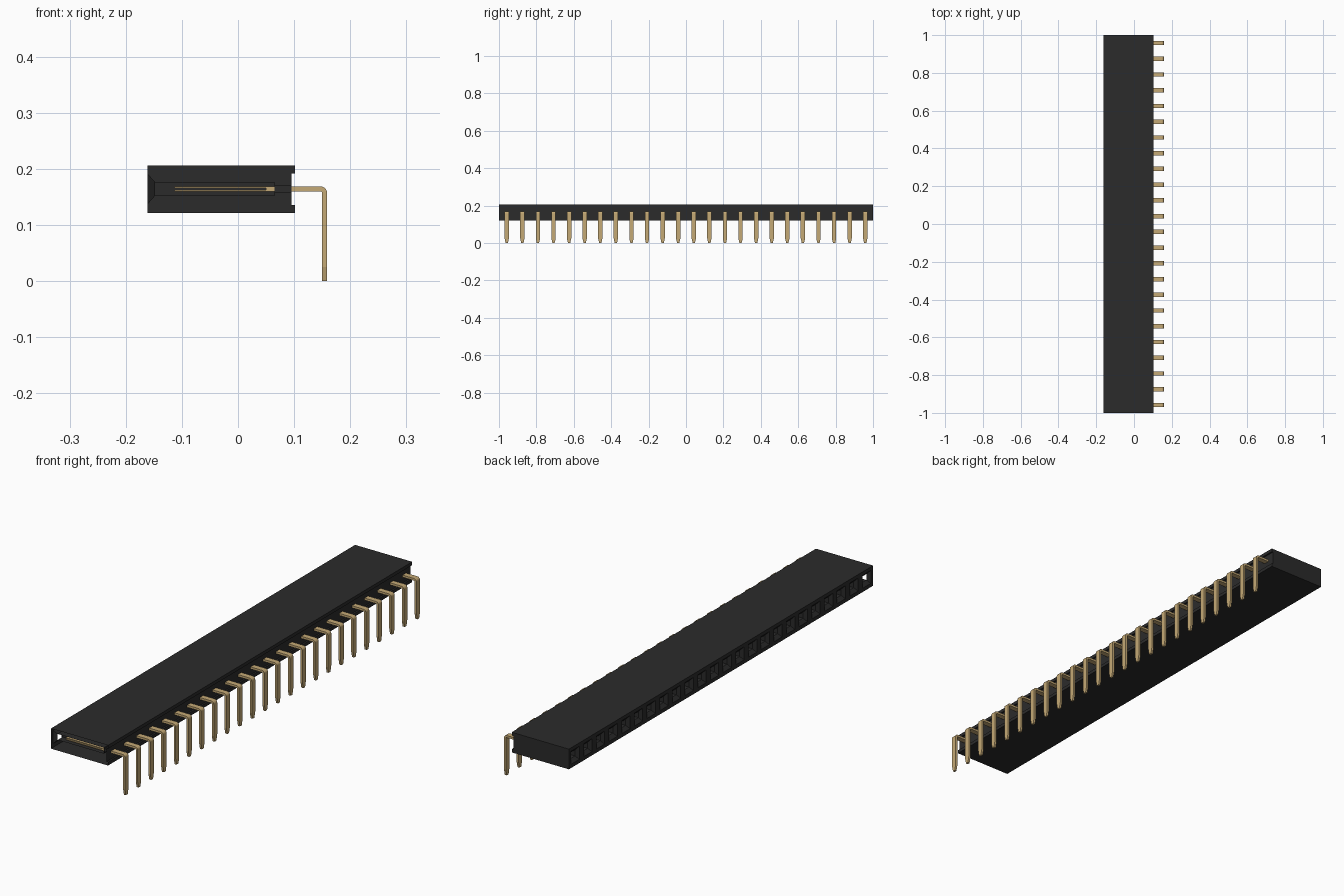
import bpy, bmesh, math

cube = bpy.data.objects.get("Cube")
if cube:
    bpy.data.objects.remove(cube, do_unlink=True)


def material(name, rgb, rough, metal=0.0):
    m = bpy.data.materials.new(name)
    m.diffuse_color = (*rgb, 1)
    m.use_nodes = True
    b = m.node_tree.nodes["Principled BSDF"]
    b.inputs["Base Color"].default_value = (*rgb, 1)
    b.inputs["Roughness"].default_value = rough
    b.inputs["Metallic"].default_value = metal
    return m


BLACK = material("black plastic", (0.024, 0.024, 0.024), 0.6)
GOLD = material("gold metal", (0.56, 0.40, 0.18), 0.5)

COUNT = 24
PITCH = 2.0 / COUNT
X0, X1, XB = -0.161, 0.102, 0.095      # mouth face, rail edge, back wall
Z0, Z1, ZC = 0.122, 0.206, 0.1645      # bottom, top, pin axis


def finish(bm, name, mat):
    bmesh.ops.remove_doubles(bm, verts=bm.verts, dist=1e-5)
    bmesh.ops.recalc_face_normals(bm, faces=bm.faces)
    me = bpy.data.meshes.new(name)
    bm.to_mesh(me)
    bm.free()
    me.materials.append(mat)
    return me


def place(name, me, y=0.0):
    ob = bpy.data.objects.new(name, me)
    ob.location.y = y
    bpy.context.collection.objects.link(ob)
    return ob


def ring(bm, x, y, hy, hz):
    """Rectangle of vertices facing along x, round the pin axis."""
    return [bm.verts.new((x, y + sy * hy, ZC + sz * hz))
            for sy, sz in ((-1, -1), (1, -1), (1, 1), (-1, 1))]


def bridge(bm, a, b, skip=()):
    n = len(a)
    for i in range(n):
        if i not in skip:
            bm.faces.new((a[i], a[(i + 1) % n], b[(i + 1) % n], b[i]))


# Housing: rail profile swept along y, open at the front end
bm = bmesh.new()
profile = [(X0, Z1), (X1, Z1), (X1, 0.192), (XB, 0.192),
           (XB, 0.136), (X1, 0.136), (X1, Z0), (X0, Z0)]
ends = [[bm.verts.new((x, y, z)) for x, z in profile] for y in (-1, 1)]
bridge(bm, ends[0], ends[1], skip=(7,))
bm.faces.new(ends[1])

# Mouth face and one socket cavity per cell
for i in range(COUNT):
    y = -1 + PITCH * (i + 0.5)
    cell = [bm.verts.new((X0, y + sy * PITCH / 2, z))
            for sy, z in ((-1, Z0), (1, Z0), (1, Z1), (-1, Z1))]
    mouth = ring(bm, X0, y, 0.027, 0.027)
    throat = ring(bm, -0.148, y, 0.0165, 0.0125)
    rear = ring(bm, 0.065, y, 0.0165, 0.0125)
    neck = ring(bm, 0.065, y, 0.0125, 0.006)
    outlet = ring(bm, XB, y, 0.0125, 0.006)
    bridge(bm, cell, mouth)
    bridge(bm, mouth, throat)
    bridge(bm, throat, rear, skip=(3,) if i == 0 else ())  # end socket shows its contact
    bridge(bm, rear, neck)
    bridge(bm, neck, outlet)
place("housing", finish(bm, "housing", BLACK))

# Pin: flat strip bent down through a right angle, with a tapered tip
R, T, W = 0.012, 0.009, 0.0115
stations = [((0.05, ZC + T / 2), (0.05, ZC - T / 2), W)]
cx, cz = 0.159 - R, ZC + T / 2 - R
for k in range(6):
    a = math.radians(90 - 18 * k)
    c, s = math.cos(a), math.sin(a)
    stations.append(((cx + R * c, cz + R * s),
                     (cx + (R - T) * c, cz + (R - T) * s), W))
for z, w in ((0.025, W), (0.0, 0.006)):
    stations.append(((0.159, z), (0.150, z), w))

bm = bmesh.new()
rings = [[bm.verts.new((p[0], s * w, p[1])) for p, s in
          ((o, -1), (o, 1), (n, 1), (n, -1))] for o, n, w in stations]
for a, b in zip(rings, rings[1:]):
    bridge(bm, a, b)
bm.faces.new(rings[0])
bm.faces.new(rings[-1])
pin_mesh = finish(bm, "pin", GOLD)

# Contact: two thin parallel blades inside the socket
bm = bmesh.new()
for sz in (-1, 1):
    box = bmesh.ops.create_cube(bm, size=1)["verts"]
    bmesh.ops.scale(bm, vec=(0.165, 0.022, 0.003), verts=box)
    bmesh.ops.translate(bm, vec=(-0.031, 0, ZC + sz * 0.0032), verts=box)
contact_mesh = finish(bm, "contact", GOLD)

for i in range(COUNT):
    y = -1 + PITCH * (i + 0.5)
    place(f"pin_{i + 1}", pin_mesh, y)
    place(f"contact_{i + 1}", contact_mesh, y)
